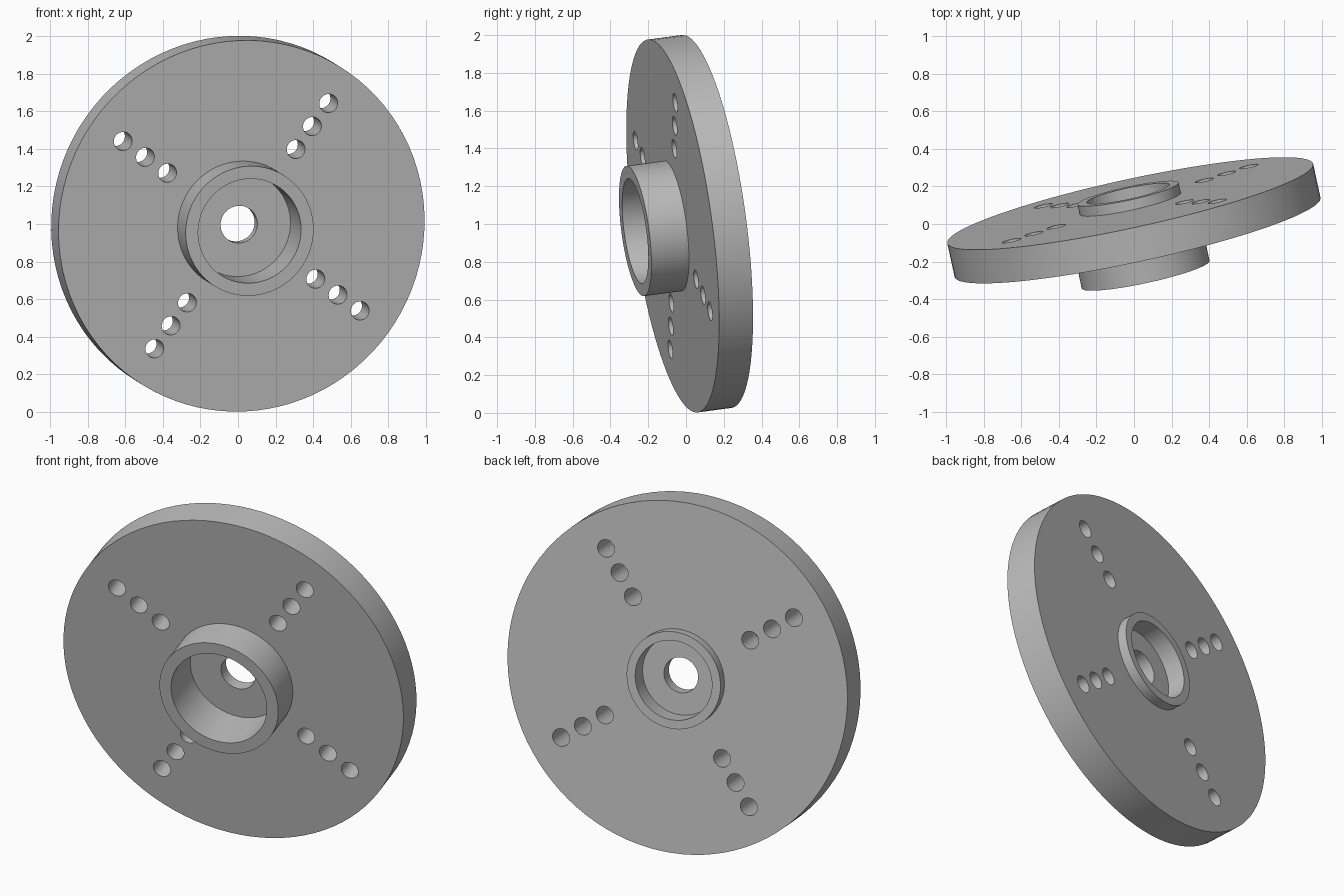
import bpy, bmesh, math
from mathutils import Matrix, Vector

cube = bpy.data.objects.get("Cube")
if cube:
    bpy.data.objects.remove(cube, do_unlink=True)

# One plain grey for the whole casting
grey = bpy.data.materials.new("plain_grey")
grey.use_nodes = True
colour = (0.5, 0.5, 0.5, 1)
grey.diffuse_color = colour
grey.node_tree.nodes["Principled BSDF"].inputs["Base Color"].default_value = colour

# Tilted frame: origin at the centre of the back face, local z out of the back
axis = Vector((-0.21, 0.969, 0.13)).normalized()
spoke = Vector((0.4625, 0.013, 0.6525))
spoke = (spoke - axis * spoke.dot(axis)).normalized()
frame = Matrix((spoke, axis.cross(spoke), axis)).transposed().to_4x4()
frame.translation = (-0.02, 0.109, 1.0135)


def make_object(name, bm):
    bmesh.ops.recalc_face_normals(bm, faces=bm.faces)
    mesh = bpy.data.meshes.new(name)
    bm.to_mesh(mesh)
    bm.free()
    mesh.materials.append(grey)
    obj = bpy.data.objects.new(name, mesh)
    bpy.context.collection.objects.link(obj)
    obj.matrix_world = frame
    return obj


# Flange plate, stepped hub and back collar as one turned (radius, depth) profile
profile = [
    (0.1, -0.12), (0.28, -0.12), (0.28, -0.39), (0.348, -0.39),
    (0.348, -0.185), (0.996, -0.185), (0.996, 0), (0.275, 0),
    (0.275, 0.055), (0.225, 0.055), (0.225, -0.05), (0.1, -0.05),
]
bm = bmesh.new()
verts = [bm.verts.new((r, 0, z)) for r, z in profile]
edges = [bm.edges.new((verts[i - 1], verts[i])) for i in range(len(verts))]
bmesh.ops.spin(bm, geom=verts + edges, cent=(0, 0, 0), axis=(0, 0, 1),
               angle=math.tau, steps=96, use_merge=True)
bmesh.ops.remove_doubles(bm, verts=bm.verts, dist=0.0001)
flange = make_object("hub_flange", bm)

# Drills for four rows of three bolt holes
bm = bmesh.new()
for quarter in range(4):
    turn = Matrix.Rotation(quarter * math.pi / 2, 4, "Z")
    for radius in (0.5, 0.65, 0.8):
        bmesh.ops.create_cone(bm, cap_ends=True, segments=32, radius1=0.05,
                              radius2=0.05, depth=0.4,
                              matrix=turn @ Matrix.Translation((radius, 0, -0.09)))
drills = make_object("bolt_hole_cutter", bm)
drills.hide_render = True

# Cut the bolt holes
cut = flange.modifiers.new("bolt_holes", "BOOLEAN")
cut.operation = "DIFFERENCE"
cut.solver = "EXACT"
cut.object = drills
bpy.ops.object.select_all(action="DESELECT")
flange.select_set(True)
bpy.context.view_layer.objects.active = flange
bpy.ops.object.modifier_apply(modifier=cut.name)
bpy.data.objects.remove(drills, do_unlink=True)
bpy.ops.object.shade_smooth_by_angle(angle=math.radians(30))
